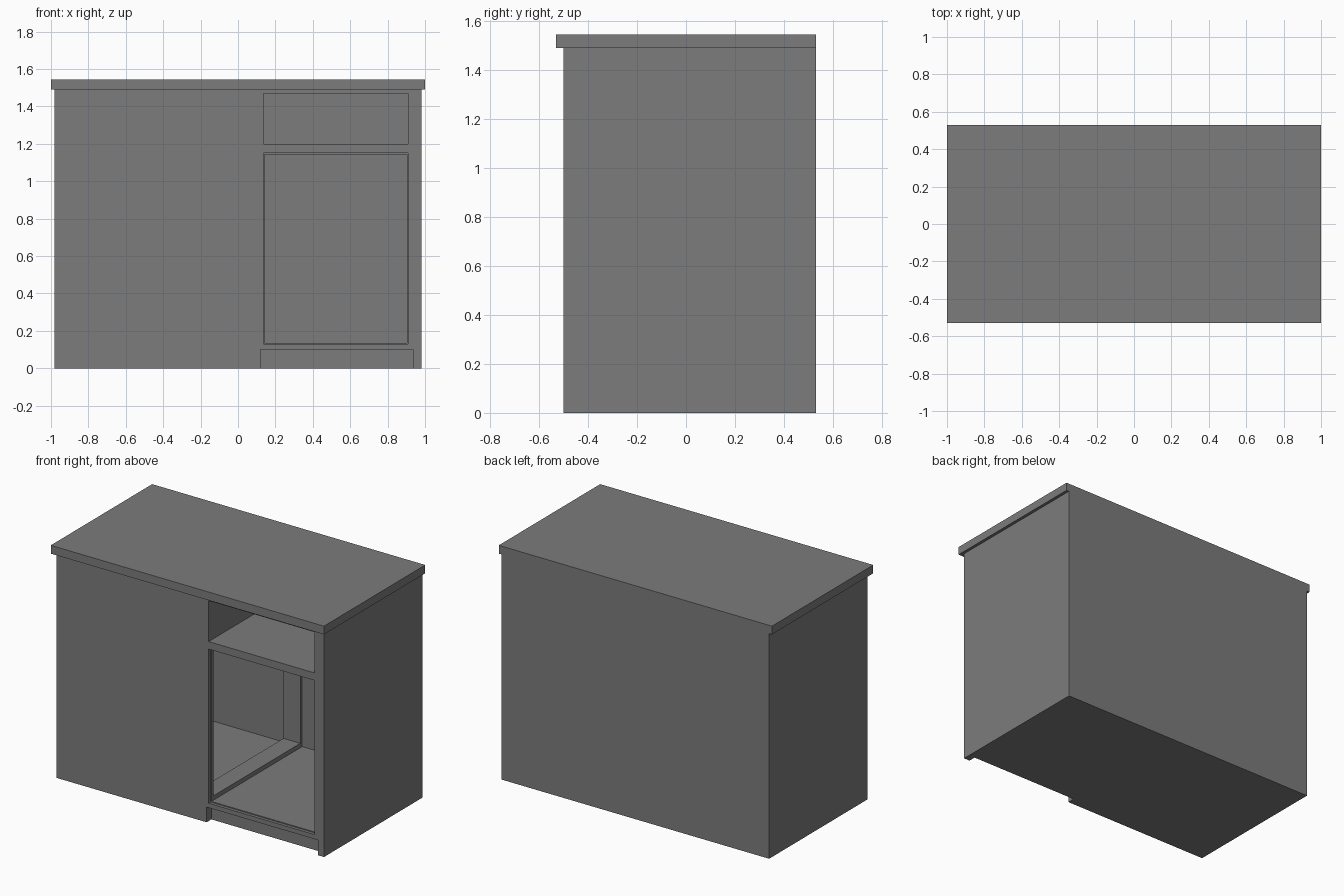
import bpy
import bmesh
from mathutils import Vector

default_cube = bpy.data.objects.get("Cube")
if default_cube:
    bpy.data.objects.remove(default_cube, do_unlink=True)

grey = bpy.data.materials.new("plain grey")
grey.use_nodes = True
grey.diffuse_color = (0.2, 0.2, 0.2, 1)
grey.node_tree.nodes["Principled BSDF"].inputs["Base Color"].default_value = grey.diffuse_color


def box(name, low, high):
    """Add a box between two opposite corners."""
    low, high = Vector(low), Vector(high)
    bm = bmesh.new()
    bmesh.ops.create_cube(bm, size=1)
    bmesh.ops.scale(bm, vec=high - low, verts=bm.verts)
    bmesh.ops.translate(bm, vec=(low + high) / 2, verts=bm.verts)
    mesh = bpy.data.meshes.new(name)
    bm.to_mesh(mesh)
    bm.free()
    mesh.materials.append(grey)
    obj = bpy.data.objects.new(name, mesh)
    bpy.context.collection.objects.link(obj)
    return obj


def cut(target, name, low, high):
    """Carve a box-shaped hollow out of the target."""
    cutter = box(name, low, high)
    cutter.hide_render = True
    mod = target.modifiers.new(name, 'BOOLEAN')
    mod.operation = 'DIFFERENCE'
    mod.solver = 'EXACT'
    mod.object = cutter
    bpy.context.view_layer.objects.active = target
    bpy.ops.object.modifier_apply(modifier=mod.name)
    bpy.data.objects.remove(cutter, do_unlink=True)


# Main dimensions
front, back, inner_back = -0.50, 0.53, 0.47
left, right = 0.135, 0.91
outside = front - 0.1
step = 0.006

# Carcass and countertop
cabinet_body = box("cabinet_body", (-0.98, front, 0), (0.98, back, 1.49))
countertop = box("countertop", (-1, -0.53, 1.49), (1, back, 1.545))

# Drawer bay
cut(cabinet_body, "drawer_bay", (left, outside, 1.2), (right, inner_back, 1.47))

# Door opening: shallow rebate, then the cupboard behind it
cut(cabinet_body, "door_rebate", (left, outside, 0.13), (right, front + 0.02, 1.15))
cut(cabinet_body, "cupboard", (left + step, front - 0.05, 0.13 + step),
    (right - step, inner_back, 1.15 - step))

# Blind corner compartment and the framed passage leading to it
cut(cabinet_body, "blind_corner", (-0.95, -0.47, 0.13), (0.018, inner_back, 1.15))
cut(cabinet_body, "passage", (0, -0.455, 0.165), (left + 0.03, 0.45, 1.12))

# Toe kick
cut(cabinet_body, "toe_kick", (0.12, outside, -0.1), (0.935, front + 0.05, 0.1))
